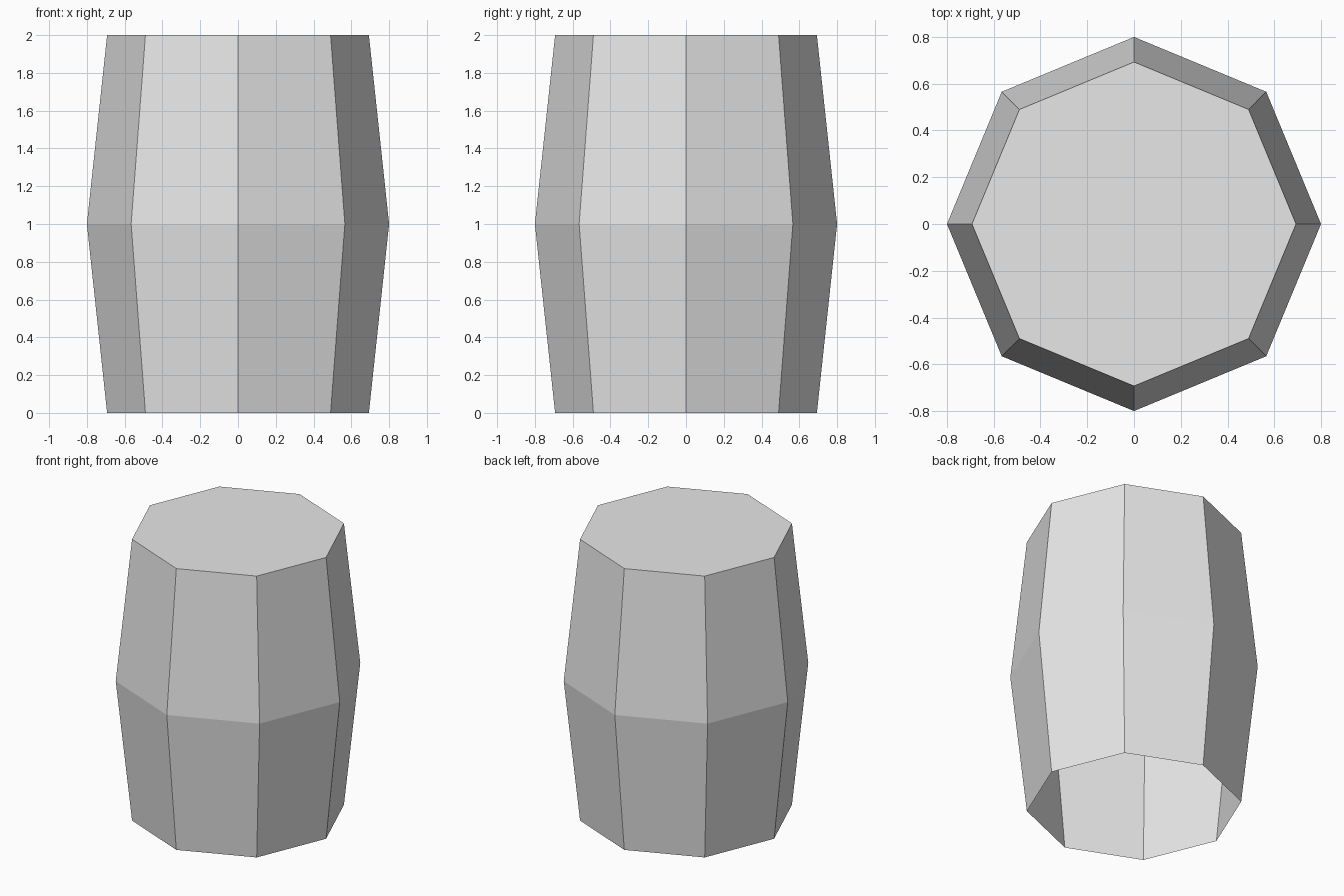
import bpy, bmesh
from math import cos, sin, tau

# Remove the default object
cube = bpy.data.objects.get("Cube")
if cube:
    bpy.data.objects.remove(cube, do_unlink=True)

# Single plain grey
grey = bpy.data.materials.new("light_grey")
grey.use_nodes = True
colour = (0.8, 0.8, 0.8, 1.0)
grey.diffuse_color = colour
grey.node_tree.nodes["Principled BSDF"].inputs["Base Color"].default_value = colour

SIDES = 8
PROFILE = [(0.693, 0.0), (0.8, 1.0), (0.693, 2.0)]  # radius, height

# Bulging eight-sided shell, closed on top and open underneath
bm = bmesh.new()
rings = [[bm.verts.new((r * cos(tau * i / SIDES), r * sin(tau * i / SIDES), z))
          for i in range(SIDES)] for r, z in PROFILE]
for low, high in zip(rings, rings[1:]):
    for i in range(SIDES):
        j = (i + 1) % SIDES
        bm.faces.new((low[i], low[j], high[j], high[i]))
bm.faces.new(rings[-1])

mesh = bpy.data.meshes.new("barrel_shell")
bm.to_mesh(mesh)
bm.free()
mesh.materials.append(grey)
barrel = bpy.data.objects.new("barrel_shell", mesh)
bpy.context.collection.objects.link(barrel)
